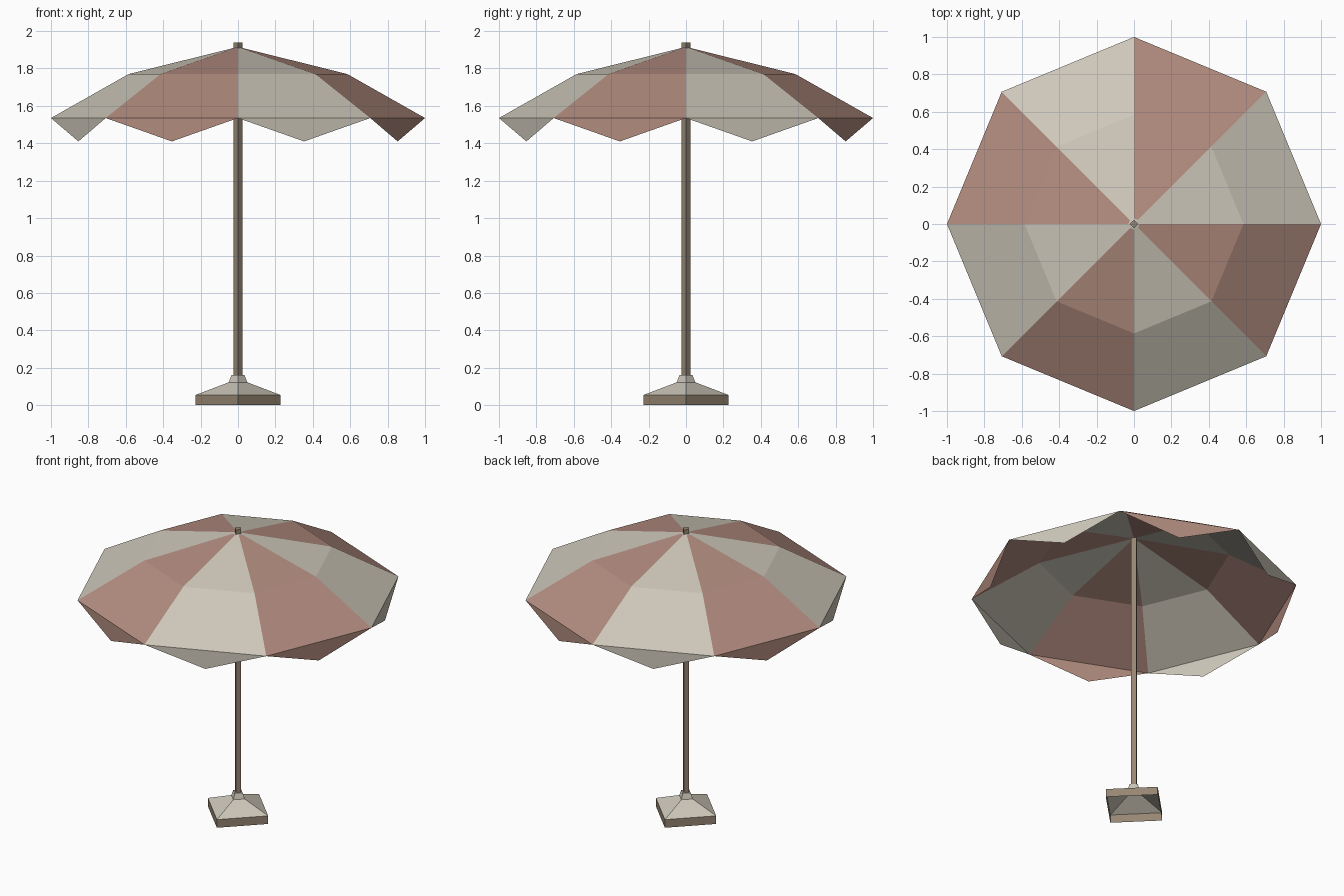
import bpy
import bmesh
from math import cos, sin, tau

cube = bpy.data.objects.get("Cube")
if cube:
    bpy.data.objects.remove(cube, do_unlink=True)


def make_material(name, srgb):
    linear = [((c / 255 + 0.055) / 1.055) ** 2.4 for c in srgb]
    mat = bpy.data.materials.new(name)
    mat.use_nodes = True
    mat.diffuse_color = (*linear, 1)
    mat.node_tree.nodes["Principled BSDF"].inputs["Base Color"].default_value = (*linear, 1)
    return mat


cream = make_material("cream", (205, 199, 185))
rose = make_material("rose", (178, 140, 127))
brown = make_material("brown", (150, 134, 114))


def finish(bm, name, materials):
    mesh = bpy.data.meshes.new(name)
    bm.to_mesh(mesh)
    bm.free()
    for mat in materials:
        mesh.materials.append(mat)
    obj = bpy.data.objects.new(name, mesh)
    bpy.context.collection.objects.link(obj)
    return obj


def add_ring(bm, radius, z, sides):
    return [bm.verts.new((radius * cos(tau * i / sides), radius * sin(tau * i / sides), z))
            for i in range(sides)]


def lathe(bm, profile, sides, pick):
    """Join rings of the profile; pick(level, side) gives the material slot."""
    rings = [add_ring(bm, r, z, sides) for r, z in profile]
    for level, (low, high) in enumerate(zip(rings, rings[1:])):
        for i in range(sides):
            j = (i + 1) % sides
            face = bm.faces.new((low[i], low[j], high[j], high[i]))
            face.material_index = pick(level, i)
    return rings


# Base: open-bottomed square foot with a sloped top and collar, corner forward
bm = bmesh.new()
foot = [(0.226, 0), (0.226, 0.055), (0.05, 0.122), (0.035, 0.16)]
rings = lathe(bm, foot, 4, lambda level, i: 1 if level == 0 else 0)
bm.faces.new(rings[-1])
finish(bm, "base", [cream, brown])

# Pole: slim square post running through the canopy
bm = bmesh.new()
rings = lathe(bm, [(0.024, 0.15), (0.024, 1.94)], 4, lambda level, i: 0)
bm.faces.new(rings[-1])
bm.faces.new(rings[0][::-1])
finish(bm, "pole", [brown])

# Canopy: eight two-tone panels with a small plain patch round the pole
bm = bmesh.new()
shade = [(1, 1.535), (0.585, 1.77), (0.03, 1.908)]
rings = lathe(bm, shade, 8, lambda level, i: i % 2)
top = bm.verts.new((0, 0, 1.915))
for i in range(8):
    bm.faces.new((rings[-1][i], rings[-1][(i + 1) % 8], top))
finish(bm, "canopy", [cream, rose])

# Valance: a hanging triangle under each panel edge
bm = bmesh.new()
rim = add_ring(bm, 1, 1.535, 8)
for i in range(8):
    a, b = rim[i], rim[(i + 1) % 8]
    tip = (a.co + b.co) / 2
    tip.z = 1.41
    face = bm.faces.new((b, a, bm.verts.new(tip)))
    face.material_index = i % 2
finish(bm, "valance", [cream, rose])
